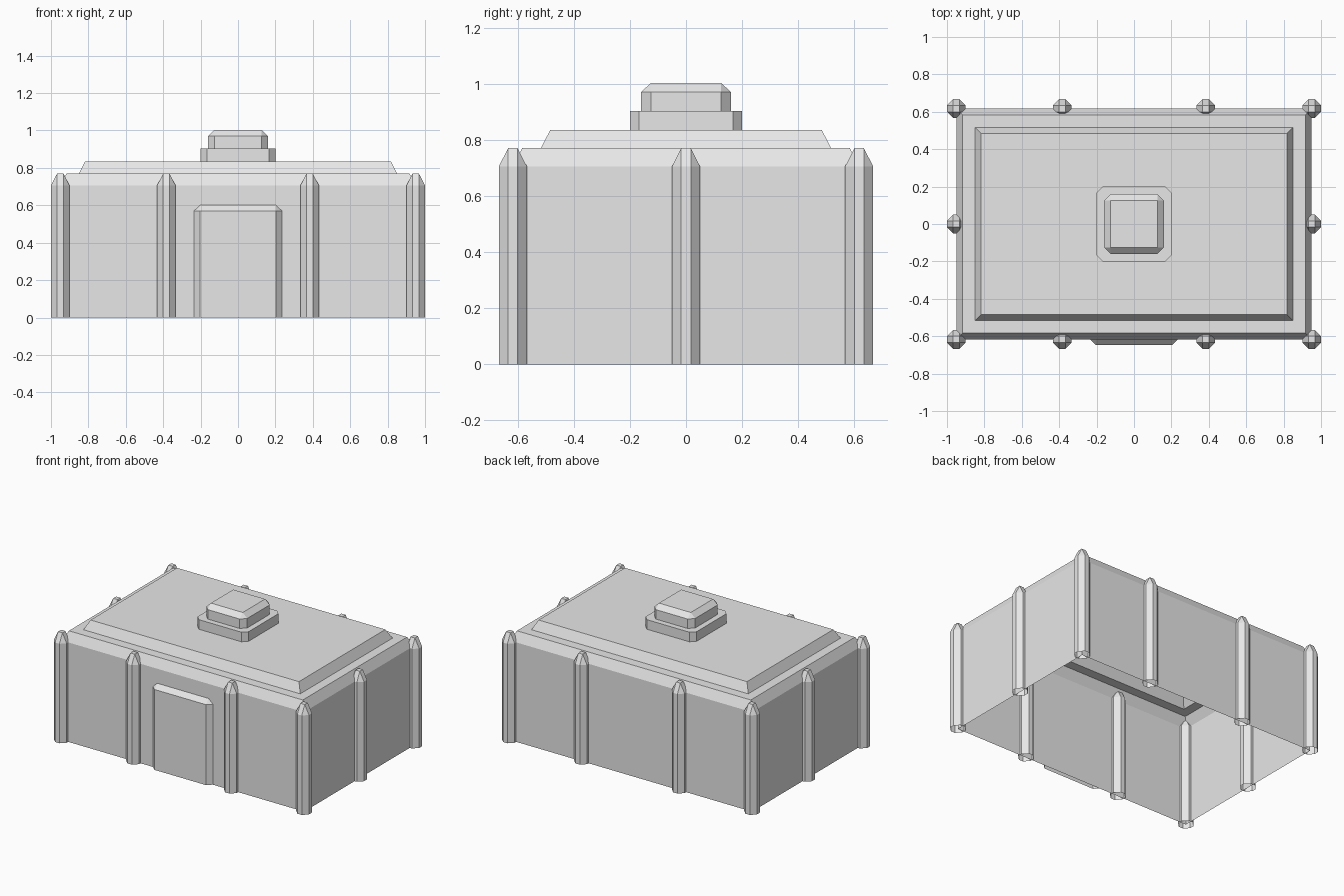
import bpy
import bmesh

cube = bpy.data.objects.get("Cube")
if cube:
    bpy.data.objects.remove(cube, do_unlink=True)

grey = bpy.data.materials.new("light grey")
grey.use_nodes = True
colour = (0.8, 0.8, 0.8, 1)
grey.diffuse_color = colour
grey.node_tree.nodes["Principled BSDF"].inputs["Base Color"].default_value = colour


def ring(hx, hy, cut, z):
    """Rectangle with chamfered corners, counter-clockwise, at height z."""
    corners = []
    for sx, sy in ((1, 1), (-1, 1), (-1, -1), (1, -1)):
        pair = [(sx * hx, sy * (hy - cut), z), (sx * (hx - cut), sy * hy, z)]
        corners += pair if sx == sy else pair[::-1]
    return corners


def loft(name, rings, place=(0, 0, 0)):
    """Skin stacked rings, close the top and leave the bottom open."""
    bm = bmesh.new()
    loops = [[bm.verts.new(p) for p in r] for r in rings]
    for low, high in zip(loops, loops[1:]):
        for i in range(len(low)):
            j = (i + 1) % len(low)
            bm.faces.new((low[i], low[j], high[j], high[i]))
    bm.faces.new(loops[-1])
    bmesh.ops.remove_doubles(bm, verts=bm.verts, dist=0.0005)
    return finish(name, bm, place)


def finish(name, bm, place=(0, 0, 0)):
    mesh = bpy.data.meshes.new(name)
    bm.to_mesh(mesh)
    bm.free()
    mesh.materials.append(grey)
    obj = bpy.data.objects.new(name, mesh)
    obj.location = place
    bpy.context.collection.objects.link(obj)
    return obj


WALL_X, WALL_Y = 0.95, 0.617
EAVE, ROOF = 0.705, 0.77

# Hollow walls with sloped eaves and raised roof panel
loft("walls_and_roof", [
    ring(WALL_X, WALL_Y, 0, 0),
    ring(WALL_X, WALL_Y, 0, EAVE),
    ring(0.917, 0.584, 0, ROOF),
    ring(0.85, 0.517, 0, ROOF),
    ring(0.817, 0.484, 0, 0.835),
])

# Roof hatch in two tiers
loft("hatch_base", [ring(0.2, 0.2, 0.033, z) for z in (0.835, 0.903)])
loft("hatch_cap", [
    ring(0.16, 0.16, 0.035, 0.9),
    ring(0.16, 0.16, 0.035, 0.97),
    ring(0.125, 0.125, 0, 1.003),
])

# Pointed octagonal posts around the walls
spots = [(x, s * WALL_Y) for x in (-WALL_X, -0.383, 0.383, WALL_X) for s in (-1, 1)]
spots += [(s * WALL_X, 0) for s in (-1, 1)]
for x, y in spots:
    loft("post", [
        ring(0.05, 0.05, 0.033, 0),
        ring(0.05, 0.05, 0.033, EAVE),
        ring(0.017, 0.017, 0, ROOF),
    ], (x, y, 0))

# Front door panel with sloped edges
bm = bmesh.new()
back_y, face_y = -WALL_Y, -0.648
back = [bm.verts.new((x, back_y, z)) for x, z in
        ((-0.235, 0), (0.235, 0), (0.235, 0.57), (0.202, 0.602),
         (-0.202, 0.602), (-0.235, 0.57))]
face = [bm.verts.new((x, face_y, z)) for x, z in
        ((-0.202, 0), (0.202, 0), (0.202, 0.57), (-0.202, 0.57))]
bm.faces.new(face)
for quad in ((back[1], back[2], face[2], face[1]),
             (back[2], back[3], face[2]),
             (back[3], back[4], face[3], face[2]),
             (back[4], back[5], face[3]),
             (back[5], back[0], face[0], face[3])):
    bm.faces.new(quad)
finish("front_door", bm)
